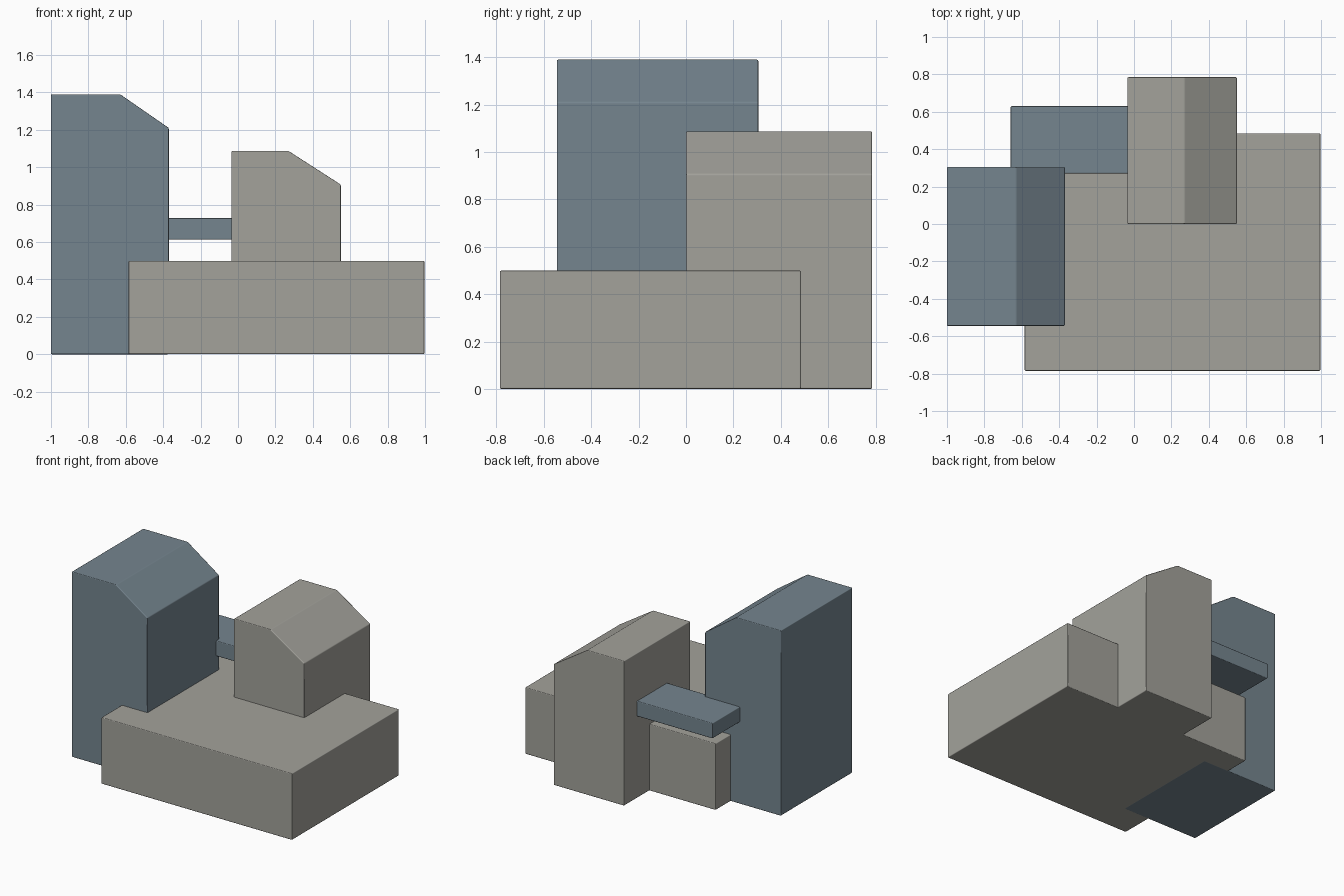
import bpy
import bmesh

cube = bpy.data.objects.get("Cube")
if cube:
    bpy.data.objects.remove(cube, do_unlink=True)


def make_material(name, rgb):
    mat = bpy.data.materials.new(name)
    mat.use_nodes = True
    colour = (*rgb, 1)
    mat.diffuse_color = colour
    bsdf = mat.node_tree.nodes["Principled BSDF"]
    bsdf.inputs["Base Color"].default_value = colour
    bsdf.inputs["Roughness"].default_value = 0.8
    return mat


grey = make_material("warm grey", (0.366, 0.361, 0.328))
blue = make_material("slate blue", (0.178, 0.235, 0.275))


def block(name, x, y, z, mat, slope=None):
    """Extrude a front profile along y; slope = (x, z) cuts the top +x corner."""
    profile = [(x[0], z[0]), (x[1], z[0])]
    if slope:
        profile += [(x[1], slope[1]), (slope[0], z[1])]
    else:
        profile.append((x[1], z[1]))
    profile.append((x[0], z[1]))

    bm = bmesh.new()
    face = bm.faces.new([bm.verts.new((px, y[0], pz)) for px, pz in profile])
    result = bmesh.ops.extrude_face_region(bm, geom=[face])
    moved = [v for v in result["geom"] if isinstance(v, bmesh.types.BMVert)]
    bmesh.ops.translate(bm, verts=moved, vec=(0, y[1] - y[0], 0))
    bmesh.ops.recalc_face_normals(bm, faces=bm.faces)
    for f in bm.faces:
        f.smooth = True
    mesh = bpy.data.meshes.new(name)
    bm.to_mesh(mesh)
    bm.free()
    mesh.materials.append(mat)

    obj = bpy.data.objects.new(name, mesh)
    bpy.context.collection.objects.link(obj)
    # Fine softened edges with flat shading kept on the large faces
    bevel = obj.modifiers.new("soft edges", "BEVEL")
    bevel.width = 0.006
    bevel.segments = 2
    bevel.limit_method = "ANGLE"
    bevel.angle_limit = 0.35
    bevel.harden_normals = True
    return obj


# Low broad hall
block("base_hall", (-0.585, 0.997), (-0.785, 0.485), (0.001, 0.5), grey)
# Tall tower with sloped roof edge
block("tall_tower", (-1, -0.37), (-0.545, 0.305), (0, 1.39), blue, (-0.63, 1.21))
# Shorter tower behind
block("short_tower", (-0.035, 0.55), (0, 0.785), (0.001, 1.087), grey, (0.27, 0.907))
# Walkway joining the towers
block("bridge", (-0.66, -0.025), (0.27, 0.63), (0.613, 0.728), blue)
